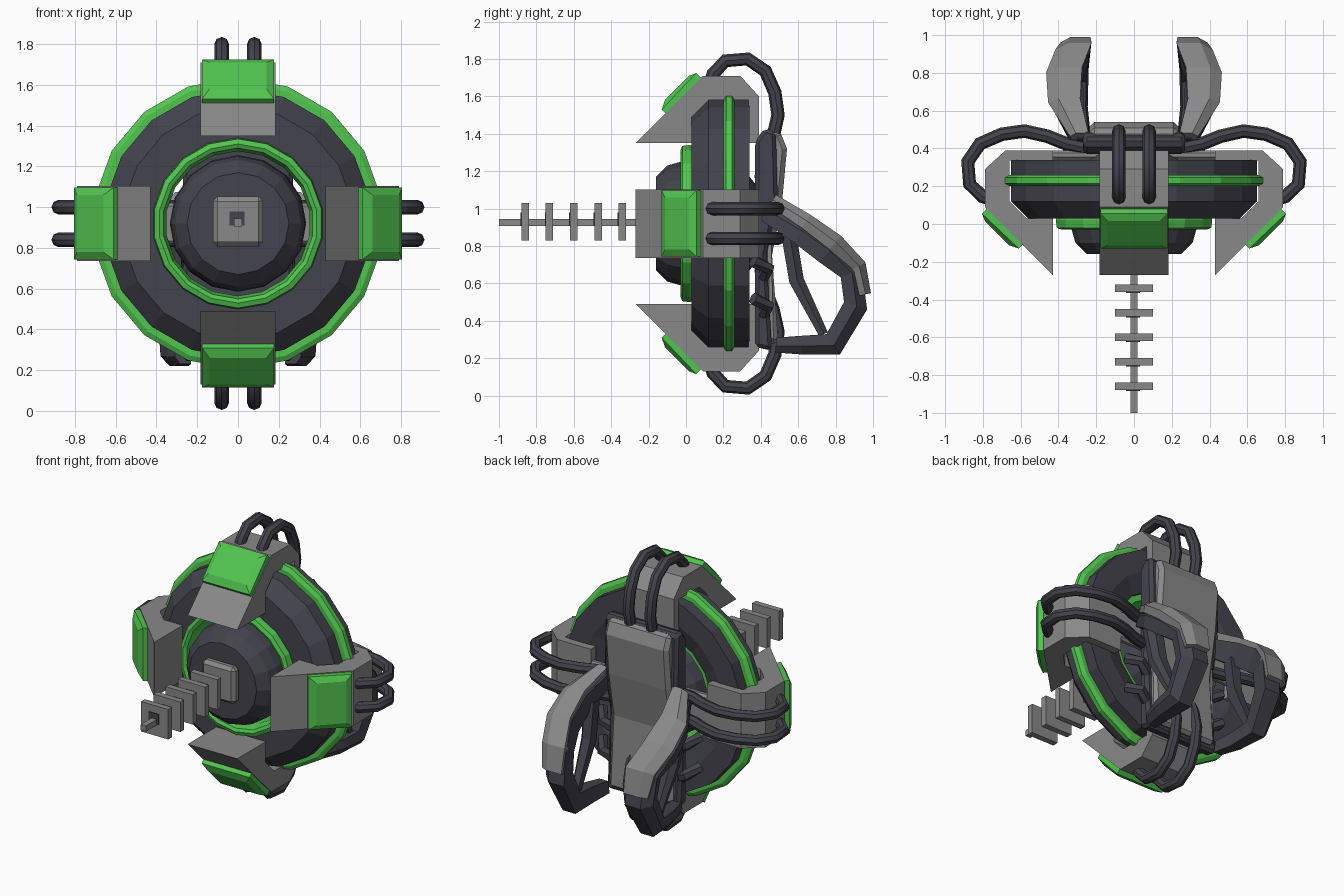
import bpy, bmesh, math
from mathutils import Vector

if "Cube" in bpy.data.objects:
    bpy.data.objects.remove(bpy.data.objects["Cube"])

CZ = 0.92  # height of the main axis, which runs along y


def material(name, rgb):
    m = bpy.data.materials.new(name)
    m.diffuse_color = (*rgb, 1)
    m.use_nodes = True
    m.node_tree.nodes["Principled BSDF"].inputs["Base Color"].default_value = m.diffuse_color
    return m


GREEN = material("bright_green", (0.085, 0.56, 0.08))
GREY = material("steel_grey", (0.25, 0.25, 0.25))
DARK = material("dark_slate", (0.056, 0.056, 0.074))


def make(name, verts, faces, mat, bevel=0, smooth=False):
    me = bpy.data.meshes.new(name)
    me.from_pydata([tuple(v) for v in verts], [], faces)
    bm = bmesh.new()
    bm.from_mesh(me)
    bmesh.ops.recalc_face_normals(bm, faces=bm.faces)
    bm.to_mesh(me)
    bm.free()
    me.materials.append(mat)
    ob = bpy.data.objects.new(name, me)
    bpy.context.collection.objects.link(ob)
    if bevel:
        b = ob.modifiers.new("bevel", 'BEVEL')
        b.width, b.segments = bevel, 1
    if smooth:
        bpy.context.view_layer.objects.active = ob
        ob.select_set(True)
        bpy.ops.object.shade_smooth_by_angle(angle=math.radians(40))
        ob.select_set(False)
    return ob


def loft(name, rings, mat, closed=False, **kw):
    """Skin a list of equal-length rings of points."""
    n, k = len(rings[0]), len(rings)
    verts = [p for r in rings for p in r]
    faces = []
    for i in range(k if closed else k - 1):
        a, b = i * n, (i + 1) % k * n
        faces += [(a + j, a + (j + 1) % n, b + (j + 1) % n, b + j) for j in range(n)]
    if not closed:
        faces += [tuple(range(n)), tuple(range((k - 1) * n, k * n))]
    return make(name, verts, faces, mat, **kw)


def lathe(name, profile, mat, n=18, closed=True):
    """Turn (radius, y) points about the main axis."""
    rings = [[(r * math.sin(a), y, CZ + r * math.cos(a))
              for a in (2 * math.pi * i / n for i in range(n))] for r, y in profile]
    return loft(name, rings, mat, closed=closed)


def box(name, c, s, mat, bevel=0):
    x, y, z = c
    rings = [[(x + i * s[0] / 2, y + j * s[1] / 2, z + k * s[2] / 2)
              for i, k in ((-1, -1), (1, -1), (1, 1), (-1, 1))] for j in (-1, 1)]
    return loft(name, rings, mat, bevel=bevel)


def around(u, r, y, q):
    """Sideways u, radius r and depth y, in quarter turn q about the axis."""
    s, c = ((0, 1), (1, 0), (0, -1), (-1, 0))[q]
    return Vector((r * s + u * c, y, CZ + r * c - u * s))


def tube(name, path, rad, mat, n=8):
    rings = []
    for i, p in enumerate(path):
        t = (path[min(i + 1, len(path) - 1)] - path[max(i - 1, 0)]).normalized()
        side = Vector((1, 0, 0)) if abs(t.x) < 0.05 else Vector((0, 0, 1))
        side = (side - t * side.dot(t)).normalized()
        up = t.cross(side)
        rings.append([p + rad * (side * math.cos(2 * math.pi * j / n) + up * math.sin(2 * math.pi * j / n))
                      for j in range(n)])
    return loft(name, rings, mat, smooth=True)


# main body ring and its green bands
lathe("body_ring", [(0.40, 0.03), (0.57, 0.03), (0.66, 0.12), (0.66, 0.34), (0.52, 0.34), (0.40, 0.30)], DARK)
lathe("outer_band", [(0.64, 0.20), (0.69, 0.20), (0.715, 0.215), (0.715, 0.245), (0.69, 0.26), (0.64, 0.26)], GREEN)
lathe("inner_band", [(0.37, -0.02), (0.39, -0.03), (0.415, -0.02), (0.42, 0.02),
                     (0.41, 0.05), (0.41, 0.28), (0.36, 0.28), (0.355, 0.05)], GREEN)

# central core
lathe("core", [(0.25, -0.16), (0.31, -0.10), (0.33, -0.03), (0.335, 0.18), (0.30, 0.30), (0.20, 0.38)],
      DARK, n=16, closed=False)

# barrel with square fins
box("barrel_base", (0, -0.185, CZ + 0.01), (0.245, 0.07, 0.245), GREY, bevel=0.022)
box("barrel", (0, -0.6, CZ + 0.005), (0.038, 0.8, 0.038), GREY)
for y in (-0.86, -0.73, -0.60, -0.47, -0.34):
    box("barrel_fin", (0, y, CZ + 0.01), (0.2, 0.04, 0.2), GREY)
    box("fin_collar", (-0.005, y - 0.02, CZ + 0.025), (0.075, 0.01, 0.07), DARK)

# four clamps, each with a green pad and two hoses
CLAMP = [(0.43, -0.27), (0.79, 0.09), (0.79, 0.29), (0.68, 0.39), (0.43, 0.39),
         (0.43, 0.335), (0.66, 0.335), (0.66, 0.12), (0.57, 0.03), (0.43, 0.03)]
PAD_BASE = [(0.585, -0.105), (0.78, 0.08)]
PAD_TOP = [(0.66, -0.113), (0.79, 0.017)]
HOSE = [(0.72, 0.12), (0.80, 0.145), (0.87, 0.21), (0.88, 0.33), (0.815, 0.425), (0.70, 0.475),
        (0.58, 0.492), (0.46, 0.465), (0.36, 0.425), (0.24, 0.40)]
for q in range(4):
    loft("clamp", [[around(u, r, y, q) for r, y in CLAMP] for u in (-0.183, 0.183)], GREY)
    rings = []
    for ends, w in ((PAD_BASE, 0.177), (PAD_TOP, 0.14)):
        (r0, y0), (r1, y1) = ends
        rings.append([around(-w, r0, y0, q), around(w, r0, y0, q), around(w, r1, y1, q), around(-w, r1, y1, q)])
    # straight-sided lower half, then the chamfered top
    rings.insert(1, [a + (around(0, 0.025, -0.025, q) - around(0, 0, 0, q)) for a in rings[0]])
    loft("clamp_pad", rings, GREEN)
    for u in (-0.08, 0.08):
        tube("hose", [around(u, r, y, q) for r, y in HOSE], 0.036, DARK)

# back plate: dark frame with a raised grey cover and cross bracket
FRAME = [(0.37, 0.26), (0.37, 1.36), (0.42, 1.43), (0.48, 1.41), (0.49, 1.05), (0.43, 0.75), (0.46, 0.24)]
COVER = [(0.42, 0.29), (0.42, 1.38), (0.50, 1.42), (0.54, 1.32), (0.515, 1.05), (0.46, 0.75), (0.495, 0.27)]
loft("back_frame", [[(x, y, z) for y, z in FRAME] for x in (-0.27, 0.27)], DARK, bevel=0.02)
loft("back_cover", [[(x, y, z) for y, z in COVER] for x in (-0.235, 0.235)], GREY, bevel=0.025)
box("back_bracket", (0, 0.365, CZ), (0.92, 0.05, 0.2), GREY, bevel=0.015)


def claw_part(name, stations, side, mat):
    """Loft chamfered sections: y, z, x centre, half width, outer and inner offset."""
    rings = []
    for i, (y, z, x, w, o, n) in enumerate(stations):
        a, b = stations[max(i - 1, 0)], stations[min(i + 1, len(stations) - 1)]
        t = Vector((0, b[0] - a[0], b[1] - a[1])).normalized()
        nrm = Vector((0, -t.z, t.y))  # points away from the inside of the hook
        c = Vector((side * x, y, z))
        e = Vector((side * w, 0, 0))
        rings.append([c - e + nrm * o, c + e * 0.35 + nrm * o, c + e + nrm * (o * 0.55 + n * 0.45),
                      c + e * 0.8 + nrm * n, c - e * 0.8 + nrm * n])
    loft(name, rings, mat)


# pair of hooked claws with grey armour on the upper limb
LIMB = [(0.44, 1.02, 0.28, 0.05, 0.02, -0.09), (0.64, 0.92, 0.355, 0.075, 0.02, -0.12),
        (0.80, 0.81, 0.36, 0.085, 0.02, -0.13), (0.92, 0.67, 0.32, 0.09, 0.02, -0.10),
        (0.94, 0.47, 0.31, 0.085, 0.03, -0.10), (0.79, 0.27, 0.31, 0.07, 0.06, -0.07),
        (0.62, 0.26, 0.30, 0.055, 0.04, -0.06), (0.48, 0.27, 0.27, 0.04, 0.04, -0.04)]
ARMOUR = [(0.46, 1.04, 0.29, 0.05, 0.04, -0.03), (0.64, 0.93, 0.37, 0.085, 0.045, -0.04),
          (0.80, 0.82, 0.37, 0.095, 0.045, -0.05), (0.92, 0.69, 0.32, 0.095, 0.045, -0.04),
          (0.955, 0.54, 0.31, 0.08, 0.035, -0.03)]
BRACE = [(0.56, 0.86, 0.32, 0.05, 0.03, -0.05), (0.60, 0.62, 0.31, 0.045, 0.03, -0.05),
         (0.74, 0.33, 0.30, 0.03, 0.02, -0.03)]
for side in (-1, 1):
    claw_part("claw_limb", LIMB, side, DARK)
    claw_part("claw_armour", ARMOUR, side, GREY)
    claw_part("claw_brace", BRACE, side, DARK)
    # struts that tie each claw to the back plate
    for z in (0.42, 0.62):
        tube("claw_strut", [Vector((side * 0.22, 0.40, z)), Vector((side * 0.31, 0.44, z + 0.06)),
                            Vector((side * 0.36, 0.36, z + 0.10))], 0.035, DARK, n=6)
